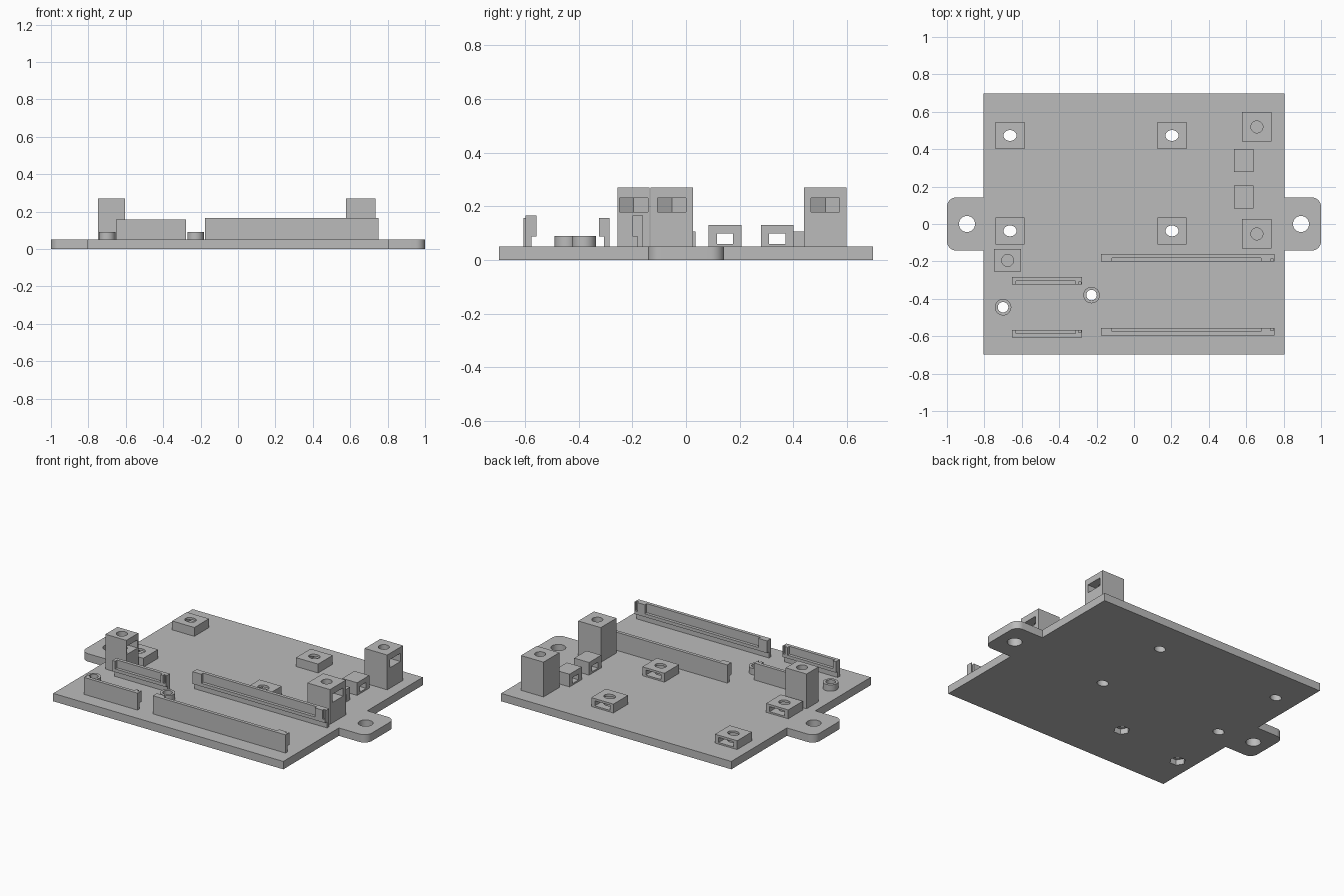
import bpy, bmesh, math

if "Cube" in bpy.data.objects:
    bpy.data.objects.remove(bpy.data.objects["Cube"], do_unlink=True)

grey = bpy.data.materials.new("plain_grey")
grey.use_nodes = True
GREY = (0.5, 0.5, 0.5, 1)
grey.diffuse_color = GREY
grey.node_tree.nodes["Principled BSDF"].inputs["Base Color"].default_value = GREY

BASE = 0.05      # thickness of the base plate


# --- helpers ---
def rect(x0, x1, y0, y1):
    return [(x0, y0), (x1, y0), (x1, y1), (x0, y1)]


def square(x, y, w, d):
    return rect(x - w / 2, x + w / 2, y - d / 2, y + d / 2)


def ring(x, y, rx, ry=None, n=32, turn=0.0):
    ry = ry or rx
    steps = [turn + math.tau * i / n for i in range(n)]
    return [(x + rx * math.cos(a), y + ry * math.sin(a)) for a in steps]


def solid(name, *parts):
    """Extrude each (outline, bottom, top) into one object."""
    bm = bmesh.new()
    for outline, z0, z1 in parts:
        low = [bm.verts.new((x, y, z0)) for x, y in outline]
        top = [bm.verts.new((x, y, z1)) for x, y in outline]
        bm.faces.new(low[::-1])
        bm.faces.new(top)
        for i in range(len(low)):
            j = (i + 1) % len(low)
            bm.faces.new((low[i], low[j], top[j], top[i]))
    bmesh.ops.recalc_face_normals(bm, faces=bm.faces[:])
    mesh = bpy.data.meshes.new(name)
    bm.to_mesh(mesh)
    bm.free()
    mesh.materials.append(grey)
    obj = bpy.data.objects.new(name, mesh)
    bpy.context.scene.collection.objects.link(obj)
    return obj


def cut(obj, *parts):
    """Subtract each extruded outline and bake the result."""
    for part in parts:
        cutter = solid("cutter", part)
        cutter.hide_render = True
        mod = obj.modifiers.new("cut", "BOOLEAN")
        mod.operation, mod.solver, mod.object = "DIFFERENCE", "EXACT", cutter
        bpy.context.view_layer.update()
        graph = bpy.context.evaluated_depsgraph_get()
        baked = bpy.data.meshes.new_from_object(obj.evaluated_get(graph))
        obj.modifiers.clear()
        obj.data = baked
        bpy.data.objects.remove(cutter, do_unlink=True)
    smooth(obj)


def smooth(obj):
    bpy.ops.object.select_all(action="DESELECT")
    obj.select_set(True)
    bpy.context.view_layer.objects.active = obj
    bpy.ops.object.shade_smooth_by_angle(angle=math.radians(30))


def nut_pocket(x, y, reach, z0, z1, toward_x):
    """Hex nut seat with a slot out through one side."""
    r, half = 0.061, 0.0528
    tip = [(r, 0), (r / 2, half), (-r / 2, half), (-r, 0), (-r / 2, -half), (r / 2, -half)]
    outline = [(reach, -half), (reach, half)] + tip[2:5]
    if not toward_x:
        outline = [(-v, u) for u, v in outline]
    return ([(x + u, y + v) for u, v in outline], z0, z1)


# --- base plate ---
pads = [(x, y) for x in (-0.663, 0.203) for y in (0.473, -0.037)]
posts = [(-0.70, -0.445), (-0.227, -0.38)]
plate = solid("base_plate", (rect(-0.805, 0.805, -0.697, 0.697), 0, BASE))
cut(plate,
    *[(ring(x, y, 0.035, 0.029), -0.1, 0.1) for x, y in pads],
    *[(ring(x, y, 0.028), -0.1, 0.1) for x, y in posts],
    *[(ring(x, y, 0.047, n=6), -0.1, 0.035) for x, y in posts])

# --- rounded mounting tabs ---
for side, name in ((1, "left_tab"), (-1, "right_tab")):
    r, half = 0.05, 0.142
    outline = [(0.805, -half)]
    for cy, start in ((-half + r, -90), (half - r, 0)):
        for i in range(9):
            a = math.radians(start + i * 90 / 8)
            outline.append((1 - r + r * math.cos(a), cy + r * math.sin(a)))
    outline.append((0.805, half))
    tab = solid(name, ([(side * x, y) for x, y in outline], 0, BASE))
    cut(tab, (ring(side * 0.893, 0, 0.043), -0.1, 0.1))

# --- low screw pads with nut slots open to the back ---
for x, y in pads:
    pad = solid("screw_pad", (square(x, y, 0.155, 0.146), BASE, 0.106))
    cut(pad, (ring(x, y, 0.035, 0.029), 0, 0.2),
        nut_pocket(x, y, 0.1, 0.06, 0.092, False))

# --- tall screw towers with nut slots open to the side ---
for x, y, w, d in ((-0.676, -0.195, 0.146, 0.12),
                   (0.657, -0.053, 0.158, 0.158),
                   (0.657, 0.519, 0.158, 0.158)):
    tower = solid("screw_tower", (square(x, y, w, d), BASE, 0.27))
    cut(tower, (ring(x, y, 0.032), 0.12, 0.3),
        nut_pocket(x, y, 0.1, 0.179, 0.231, True))

# --- cable tie blocks with a tunnel ---
for y in (0.145, 0.34):
    tie = solid("tie_block", (square(0.586, y, 0.104, 0.122), BASE, 0.13))
    cut(tie, (square(0.586, y, 0.2, 0.06), 0.06, 0.098))

# --- round posts ---
for x, y in posts:
    post = solid("round_post", (ring(x, y, 0.044), BASE, 0.09))
    cut(post, (ring(x, y, 0.028), 0, 0.2))


# --- card rails: thin wall, inner ledge and end clips ---
def rail(name, x0, x1, y_out, inward, top, near, far):
    def band(a, b, u, v):
        ys = sorted((y_out + inward * u, y_out + inward * v))
        return rect(a, b, *ys)
    mid, deep, notch = 0.021, 0.04, x1 - 0.02
    solid(name,
          (band(x0, x1, 0, mid), BASE, top),
          (band(x0, x1, mid, deep), 0.088, 0.108),
          (band(x0, x0 + near, mid, deep), 0.108, top),
          (band(x1 - far, notch, mid, deep), 0.108, top),
          (band(notch, x1 - 0.005, mid, mid + 0.006), 0.108, top),
          (band(x1 - 0.005, x1, mid, deep), 0.108, top))


rail("long_rail_back", -0.177, 0.75, -0.16, -1, 0.165, 0.06, 0.072)
rail("long_rail_front", -0.177, 0.75, -0.597, 1, 0.165, 0.06, 0.072)
rail("short_rail_back", -0.652, -0.278, -0.284, -1, 0.157, 0.02, 0.036)
rail("short_rail_front", -0.652, -0.278, -0.606, 1, 0.157, 0.02, 0.036)
